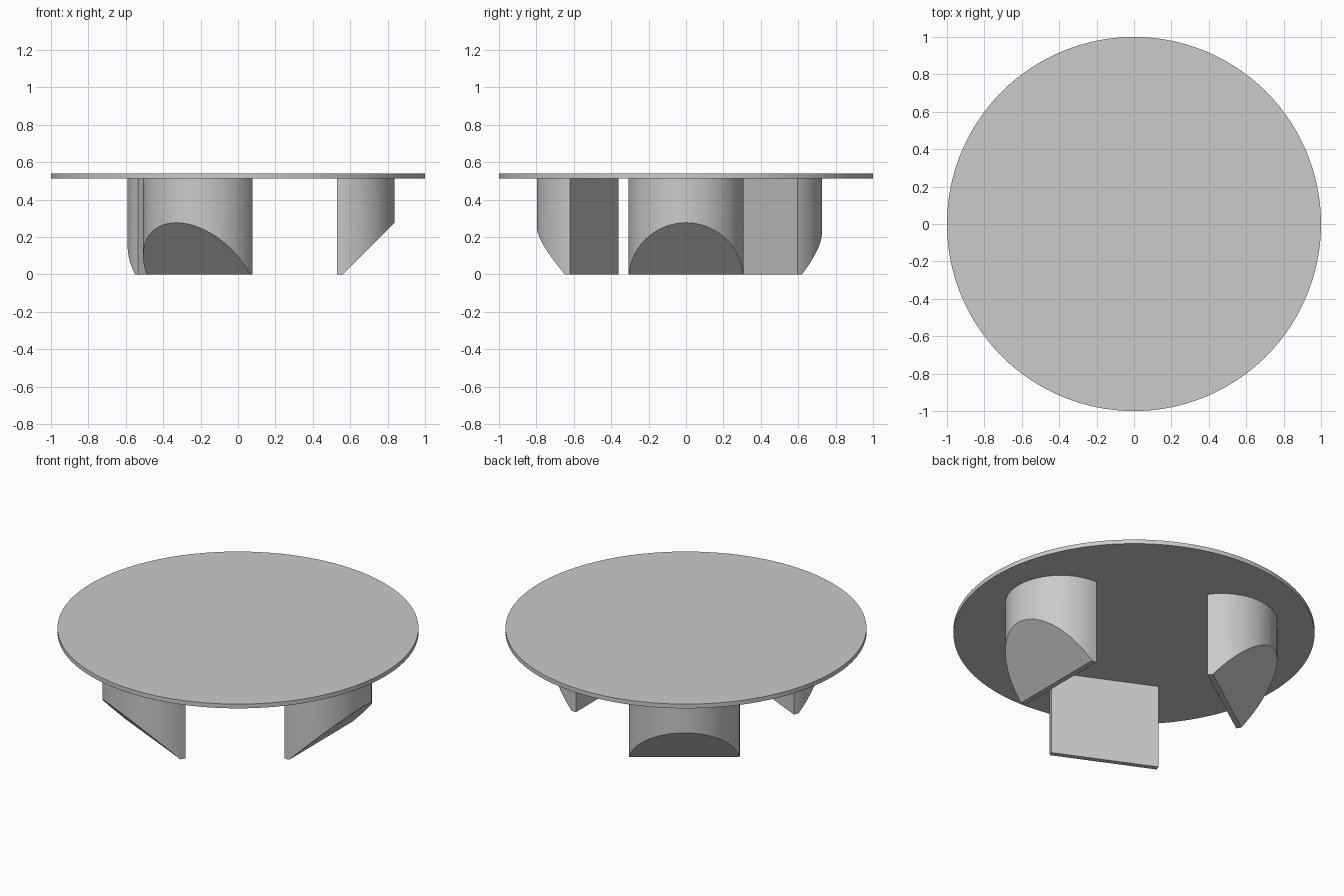
import bpy, bmesh, math
from mathutils import Vector

if "Cube" in bpy.data.objects:
    bpy.data.objects.remove(bpy.data.objects["Cube"])

TOP_Z, THICK = 0.54, 0.026
LEG_R, FOOT = 0.307, 0.03      # half-round radius, flat foot width
LEG_H = TOP_Z - THICK

grey = bpy.data.materials.new("light grey")
grey.diffuse_color = (0.6, 0.595, 0.585, 1)
grey.use_nodes = True
grey.node_tree.nodes["Principled BSDF"].inputs["Base Color"].default_value = grey.diffuse_color


def finish(bm, name):
    """Turn a bmesh into a smooth-shaded object with sharp edges kept."""
    bmesh.ops.recalc_face_normals(bm, faces=bm.faces)
    mesh = bpy.data.meshes.new(name)
    bm.to_mesh(mesh)
    bm.free()
    mesh.materials.append(grey)
    obj = bpy.data.objects.new(name, mesh)
    bpy.context.collection.objects.link(obj)
    bpy.ops.object.select_all(action='DESELECT')
    obj.select_set(True)
    bpy.context.view_layer.objects.active = obj
    bpy.ops.object.shade_smooth_by_angle(angle=math.radians(30))
    return obj


def extrude_up(bm, points, height):
    """Extrude a flat outline into a solid prism."""
    base = bm.faces.new([bm.verts.new((x, y, 0)) for x, y in points])
    ext = bmesh.ops.extrude_face_region(bm, geom=[base], use_keep_orig=True)
    verts = [g for g in ext["geom"] if isinstance(g, bmesh.types.BMVert)]
    bmesh.ops.translate(bm, verts=verts, vec=(0, 0, height))


def arc(radius, start, end, steps):
    angles = [start + (end - start) * i / steps for i in range(steps + 1)]
    return [(radius * math.cos(a), radius * math.sin(a)) for a in angles]


# Round table top
bm = bmesh.new()
extrude_up(bm, arc(1.0, 0, 2 * math.pi, 128)[:-1], THICK)
top = finish(bm, "table_top")
top.location.z = LEG_H


# Half-round leg, flat side inward, outer side cut away at 45 degrees
def leg(name, x, y, angle):
    bm = bmesh.new()
    extrude_up(bm, arc(LEG_R, -math.pi / 2, math.pi / 2, 48), LEG_H)
    cut = bmesh.ops.bisect_plane(
        bm, geom=bm.verts[:] + bm.edges[:] + bm.faces[:],
        plane_co=Vector((FOOT, 0, 0)), plane_no=Vector((1, 0, -1)).normalized(),
        clear_outer=True)
    rim = [g for g in cut["geom_cut"] if isinstance(g, bmesh.types.BMEdge)]
    bmesh.ops.edgeloop_fill(bm, edges=rim)
    obj = finish(bm, name)
    obj.location = (x, y, 0)
    obj.rotation_euler.z = math.radians(angle)


leg("right_leg", 0.53, 0.0, 0)
leg("back_left_leg", -0.283, 0.42, 125)
leg("front_left_leg", -0.2, -0.49, -115)
